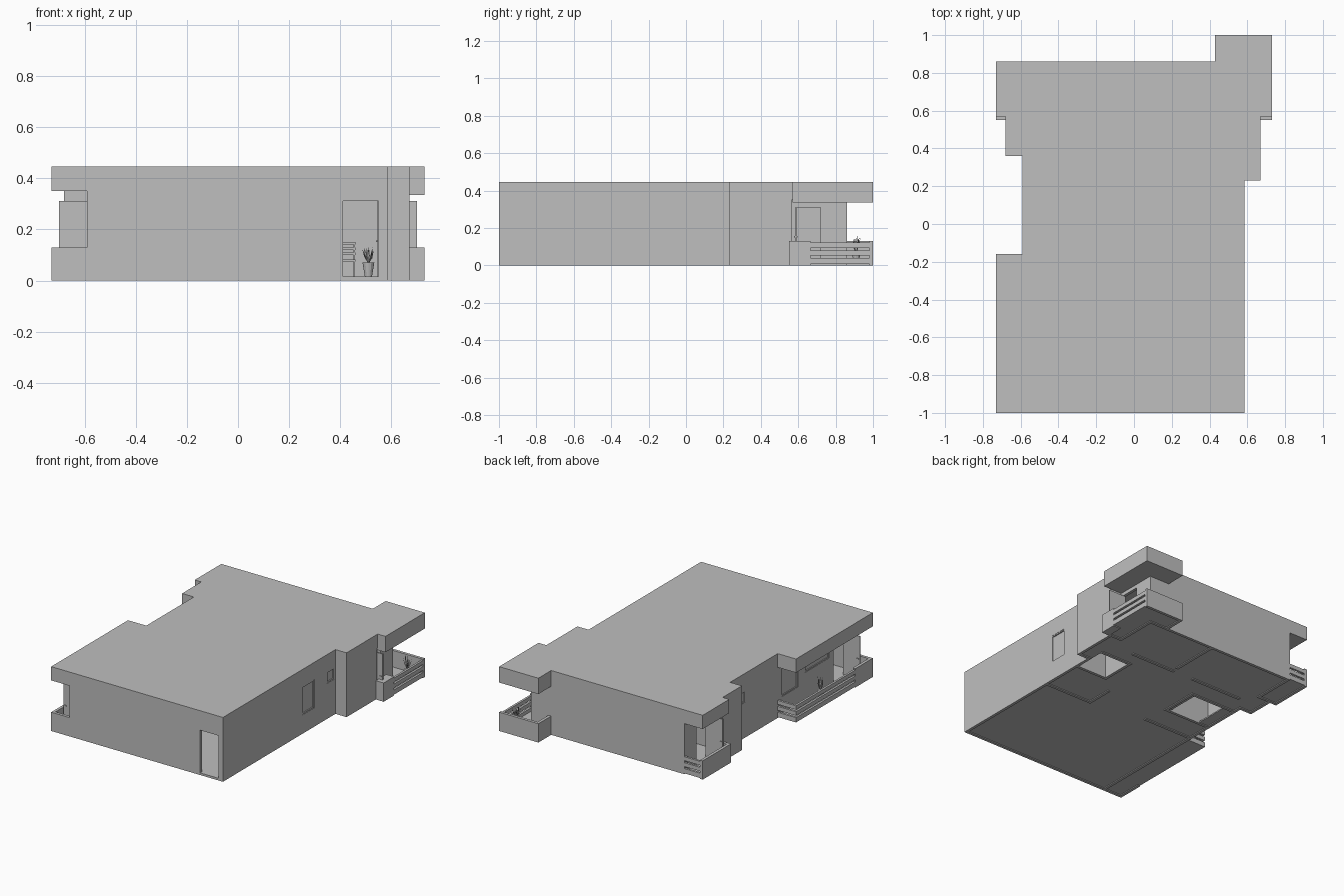
import bpy, bmesh, math, random
from mathutils import Vector

cube = bpy.data.objects.get("Cube")
if cube:
    bpy.data.objects.remove(cube)
random.seed(3)

grey = bpy.data.materials.new("plain_grey")
grey.use_nodes = True
grey.diffuse_color = (0.52, 0.52, 0.52, 1)
grey.node_tree.nodes["Principled BSDF"].inputs["Base Color"].default_value = grey.diffuse_color

TOP, EAVE, RAIL = 0.445, 0.35, 0.13
THICK = 0.02
FLOOR = 0.015


def finish(name, bm):
    bmesh.ops.recalc_face_normals(bm, faces=bm.faces)
    mesh = bpy.data.meshes.new(name)
    bm.to_mesh(mesh)
    bm.free()
    mesh.materials.append(grey)
    obj = bpy.data.objects.new(name, mesh)
    bpy.context.collection.objects.link(obj)
    return obj


def add_box(bm, x, y, z):
    made = bmesh.ops.create_cube(bm, size=1)["verts"]
    for v in made:
        v.co = Vector([lo + (hi - lo) * (c + 0.5) for c, (lo, hi) in zip(v.co, (x, y, z))])


def box(name, x, y, z):
    bm = bmesh.new()
    add_box(bm, x, y, z)
    return finish(name, bm)


def prism(name, outline, low, high):
    bm = bmesh.new()
    face = bm.faces.new([bm.verts.new((x, y, low)) for x, y in outline])
    grown = bmesh.ops.extrude_face_region(bm, geom=[face])["geom"]
    for v in grown:
        if isinstance(v, bmesh.types.BMVert):
            v.co.z = high
    return finish(name, bm)


def cut(obj, x, y, z):
    cutter = box("cutter", x, y, z)
    cutter.hide_render = True
    mod = obj.modifiers.new("opening", "BOOLEAN")
    mod.operation, mod.solver, mod.object = "DIFFERENCE", "EXACT", cutter
    graph = bpy.context.evaluated_depsgraph_get()
    mesh = bpy.data.meshes.new_from_object(obj.evaluated_get(graph))
    obj.modifiers.clear()
    obj.data = mesh
    bpy.data.objects.remove(cutter)


def wall_x(name, x, y, z=(0, EAVE), openings=()):
    """Wall running along y whose openings are (y range, z range)."""
    obj = box(name, (x, x + THICK), y, z)
    for oy, oz in openings:
        cut(obj, (x - THICK, x + 2 * THICK), oy, oz)
    return obj


def wall_y(name, y, x, z=(0, EAVE), openings=()):
    obj = box(name, x, (y, y + THICK), z)
    for ox, oz in openings:
        cut(obj, ox, (y - THICK, y + 2 * THICK), oz)
    return obj


def window(name, x, y, z):
    """Framed pane set in a wall that runs along y."""
    edge = 0.008
    bm = bmesh.new()
    add_box(bm, (x + 0.007, x + 0.011), y, z)
    deep = (x + 0.002, x + 0.018)
    for low in (y[0], y[1] - edge):
        add_box(bm, deep, (low, low + edge), z)
    for low in (z[0], z[1] - edge):
        add_box(bm, deep, (y[0] + edge, y[1] - edge), (low, low + edge))
    finish(name, bm)


def slats(name, x, y):
    """Three horizontal rails filling an open side of a balcony."""
    bm = bmesh.new()
    for i in range(3):
        low = 0.012 + 0.041 * i
        add_box(bm, x, y, (low, low + 0.027))
    finish(name, bm)


def plant(name, x, y, height=0.12):
    bm = bmesh.new()
    made = bmesh.ops.create_cone(bm, cap_ends=True, segments=12, radius1=0.014,
                                 radius2=0.023, depth=0.055)["verts"]
    bmesh.ops.translate(bm, verts=made, vec=(x, y, FLOOR + 0.0275))
    base = Vector((x, y, FLOOR + 0.05))
    for i in range(12):
        turn = math.tau * i / 12 + random.uniform(-0.2, 0.2)
        out = Vector((math.cos(turn), math.sin(turn), 0))
        side = Vector((-out.y, out.x, 0)) * 0.004
        reach = random.uniform(0.01, 0.03)
        tip = base + out * reach + Vector((0, 0, (height - 0.05) * random.uniform(0.6, 1)))
        mid = (base + tip) / 2 + out * 0.004
        v = [bm.verts.new(p) for p in (base, mid - side, tip, mid + side)]
        bm.faces.new(v)
    finish(name, bm)


def door(name, x, y):
    """Open door leaf with a small handle."""
    bm = bmesh.new()
    add_box(bm, x, y, (FLOOR, 0.31))
    mx, my = sum(x) / 2, y[0] + 0.015
    if x[1] - x[0] > y[1] - y[0]:
        mx, my = (x[1] if mx > 0 else x[0]) + (-0.015 if mx > 0 else 0.015), sum(y) / 2
    add_box(bm, (mx - 0.009, mx + 0.009), (my - 0.009, my + 0.009), (0.15, 0.156))
    finish(name, bm)


# Roof and floor share the same stepped plan
def plan(step):
    return [(-0.73, -1), (0.585, -1), (0.585, 0.23), (0.67, 0.23), (0.67, step),
            (0.73, step), (0.73, 1), (0.43, 1), (0.43, 0.86), (-0.73, 0.86),
            (-0.73, step), (-0.68, step), (-0.68, 0.36), (-0.59, 0.36),
            (-0.59, -0.16), (-0.73, -0.16)]


prism("roof", plan(0.57), EAVE, TOP)
floor = prism("floor", plan(0.55), 0.006, FLOOR)
cut(floor, (0.34, 0.56), (0.12, 0.34), (-0.1, 0.1))
cut(floor, (-0.5, -0.26), (0.06, 0.3), (-0.1, 0.1))
prism("corner_eave", [(0.585, 0.57), (0.73, 0.57), (0.73, 1), (0.43, 1), (0.43, 0.86),
                      (0.585, 0.86)], 0.335, EAVE)

# Outer walls
tall = (FLOOR, 0.31)
pane = (RAIL, 0.325)
small = (0.245, 0.325)
wall_y("front_wall", -1, (-0.59, 0.585), openings=[((0.41, 0.55), tall)])
wall_x("left_side_wall", 0.565, (-0.98, 0.25), openings=[((-0.13, 0), pane), ((0.14, 0.22), small)])
wall_y("left_bay_front", 0.23, (0.585, 0.67))
wall_x("left_bay_wall", 0.65, (0.25, 0.565))
wall_y("left_bay_back", 0.545, (0.585, 0.65))
wall_x("left_balcony_wall", 0.565, (0.545, 0.84), openings=[((0.59, 0.72), tall)])
wall_y("back_wall", 0.84, (-0.59, 0.585))
wall_x("right_balcony_wall", -0.59, (0.55, 0.84), openings=[((0.6, 0.73), tall)])
wall_x("right_bay_wall", -0.68, (0.36, 0.57))
wall_y("right_bay_front", 0.36, (-0.66, -0.57))
wall_y("right_bay_back", 0.55, (-0.66, -0.59))
wall_x("right_side_wall", -0.59, (-0.98, 0.36),
       openings=[((-0.38, -0.2), pane), ((-0.72, -0.46), (0.2, 0.325)),
                 ((-0.9, -0.77), tall), ((0.19, 0.27), small)])

# Windows and doors
window("left_bedroom_window", 0.565, (-0.13, 0), pane)
window("left_bath_window", 0.565, (0.14, 0.22), small)
window("right_tall_window", -0.59, (-0.38, -0.2), pane)
window("right_wide_window", -0.59, (-0.72, -0.46), (0.2, 0.325))
window("right_bath_window", -0.59, (0.19, 0.27), small)
door("front_door", (0.545, 0.553), (-0.98, -0.85))
door("left_balcony_door", (0.585, 0.7), (0.582, 0.59))
door("right_balcony_door", (-0.7, -0.59), (0.592, 0.6))
door("terrace_door", (-0.7, -0.59), (-0.908, -0.9))

# Back corner balcony on the left
low = (0, RAIL)
box("left_balcony_pier", (0.67, 0.73), (0.55, 0.665), low)
wall_y("left_balcony_parapet", 0.98, (0.43, 0.73), low)
wall_x("left_balcony_return", 0.43, (0.86, 0.98), low)
slats("left_balcony_rails", (0.715, 0.73), (0.665, 0.98))

# Back corner balcony on the right
wall_x("right_balcony_parapet", -0.73, (0.55, 0.86), low)
wall_y("right_balcony_end", 0.55, (-0.71, -0.66), low)
slats("right_balcony_rails", (-0.71, -0.59), (0.845, 0.86))

# Front terrace on the right
wall_y("terrace_parapet", -1, (-0.73, -0.59), low)
wall_x("terrace_pier", -0.73, (-0.98, -0.81), low)
slats("terrace_rails", (-0.73, -0.715), (-0.81, -0.16))
slats("terrace_end_rails", (-0.715, -0.59), (-0.175, -0.16))

# Room dividers
for side, inner, outer, near, far in (("left", 0.32, 0.565, 0.1, 0.34),
                                      ("right", -0.24, -0.57, 0.04, 0.3)):
    span = sorted((inner, outer))
    wall_y(side + "_bath_front", near, span)
    wall_y(side + "_bath_back", far, span)
    wall_x(side + "_bath_side", inner, (near, far + THICK))
wall_y("left_bedroom_divider", -0.2, (0.2, 0.565))
wall_x("left_bedroom_side", 0.2, (-0.2, 0))
wall_x("back_divider", 0.05, (0.5, 0.84))
wall_y("back_left_divider", 0.45, (0.05, 0.4))
wall_y("back_right_divider", 0.45, (-0.5, -0.1))
wall_y("living_divider", -0.14, (-0.57, -0.2))

# Potted plants and a chair by the entrance
plant("entrance_plant", 0.51, -0.7)
plant("left_balcony_plant", 0.66, 0.91, 0.15)
plant("terrace_plant", -0.66, -0.53, 0.15)
bm = bmesh.new()
seat_x, seat_y = (0.4, 0.46), (-0.6, -0.54)
add_box(bm, seat_x, seat_y, (0.075, 0.083))
for x in (0.402, 0.452):
    for y, height in ((-0.598, 0.075), (-0.546, 0.15)):
        add_box(bm, (x, x + 0.006), (y, y + 0.006), (FLOOR, height))
for z in (0.1, 0.12, 0.14):
    add_box(bm, seat_x, (-0.546, -0.541), (z, z + 0.01))
finish("chair", bm)
